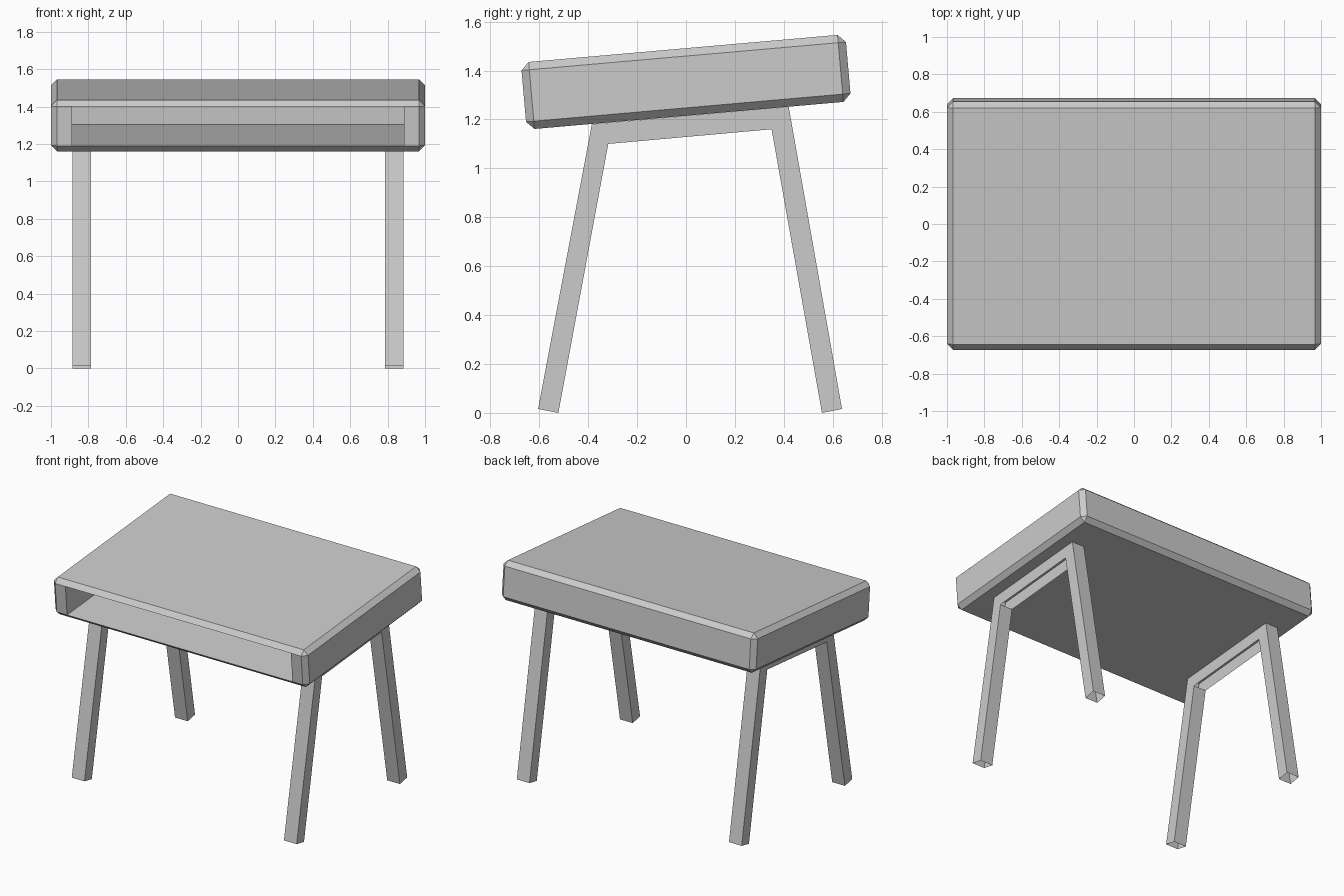
import bpy, bmesh
from math import radians
from mathutils import Vector

if "Cube" in bpy.data.objects:
    bpy.data.objects.remove(bpy.data.objects["Cube"])


def add_object(name, bm):
    bmesh.ops.recalc_face_normals(bm, faces=bm.faces[:])
    mesh = bpy.data.meshes.new(name)
    bm.to_mesh(mesh)
    bm.free()
    obj = bpy.data.objects.new(name, mesh)
    bpy.context.collection.objects.link(obj)
    return obj


# Desk box: chamfered block, open at the front
W, D, H, CH = 2.0, 1.332, 0.275, 0.032
INNER_X = 0.887
bm = bmesh.new()
bmesh.ops.create_cube(bm, size=1)
bmesh.ops.scale(bm, vec=(W, D, H), verts=bm.verts[:])
bmesh.ops.bevel(bm, geom=bm.edges[:], offset=CH, segments=1, affect='EDGES')


def front_faces():
    return [f for f in bm.faces if f.normal.y < -0.99]


# Split the front face into left cheek, opening and right cheek
bm.normal_update()
for x in (-INNER_X, INNER_X):
    faces = front_faces()
    edges = {e for f in faces for e in f.edges}
    verts = {v for f in faces for v in f.verts}
    bmesh.ops.bisect_plane(bm, geom=faces + list(edges) + list(verts),
                           plane_co=(x, 0, 0), plane_no=(1, 0, 0))
    bm.normal_update()

# Push the opening back to form the storage compartment
opening = min(front_faces(), key=lambda f: abs(f.calc_center_median().x))
pushed = bmesh.ops.extrude_discrete_faces(bm, faces=[opening])["faces"]
bmesh.ops.translate(bm, vec=(0, D - 0.008, 0), verts=pushed[0].verts[:])
box = add_object("desk_box", bm)
box.location = (0, 0, 1.3535)
box.rotation_euler.x = radians(5)

# Leg frame: two splayed legs and a sloping bar, open underneath
outer = [(-0.605, 0.016), (-0.385, 1.181), (0.42, 1.252), (0.638, 0.016)]
inner = [(-0.522, 0.0), (-0.318, 1.10), (0.35, 1.16), (0.556, 0.0)]
bm = bmesh.new()


def row(x, pts):
    return [bm.verts.new((x, y, z)) for y, z in pts]


o1, i1 = row(0.785, outer), row(0.785, inner)
o2, i2 = row(0.885, outer), row(0.885, inner)
for k in range(3):
    bm.faces.new((o1[k], o1[k + 1], i1[k + 1], i1[k]))
    bm.faces.new((o2[k], i2[k], i2[k + 1], o2[k + 1]))
    if k != 1:
        bm.faces.new((o1[k], o2[k], o2[k + 1], o1[k + 1]))
        bm.faces.new((i1[k], i1[k + 1], i2[k + 1], i2[k]))
legs = add_object("leg_frames", bm)
legs.modifiers.new("mirror", 'MIRROR').use_axis = (True, False, False)
